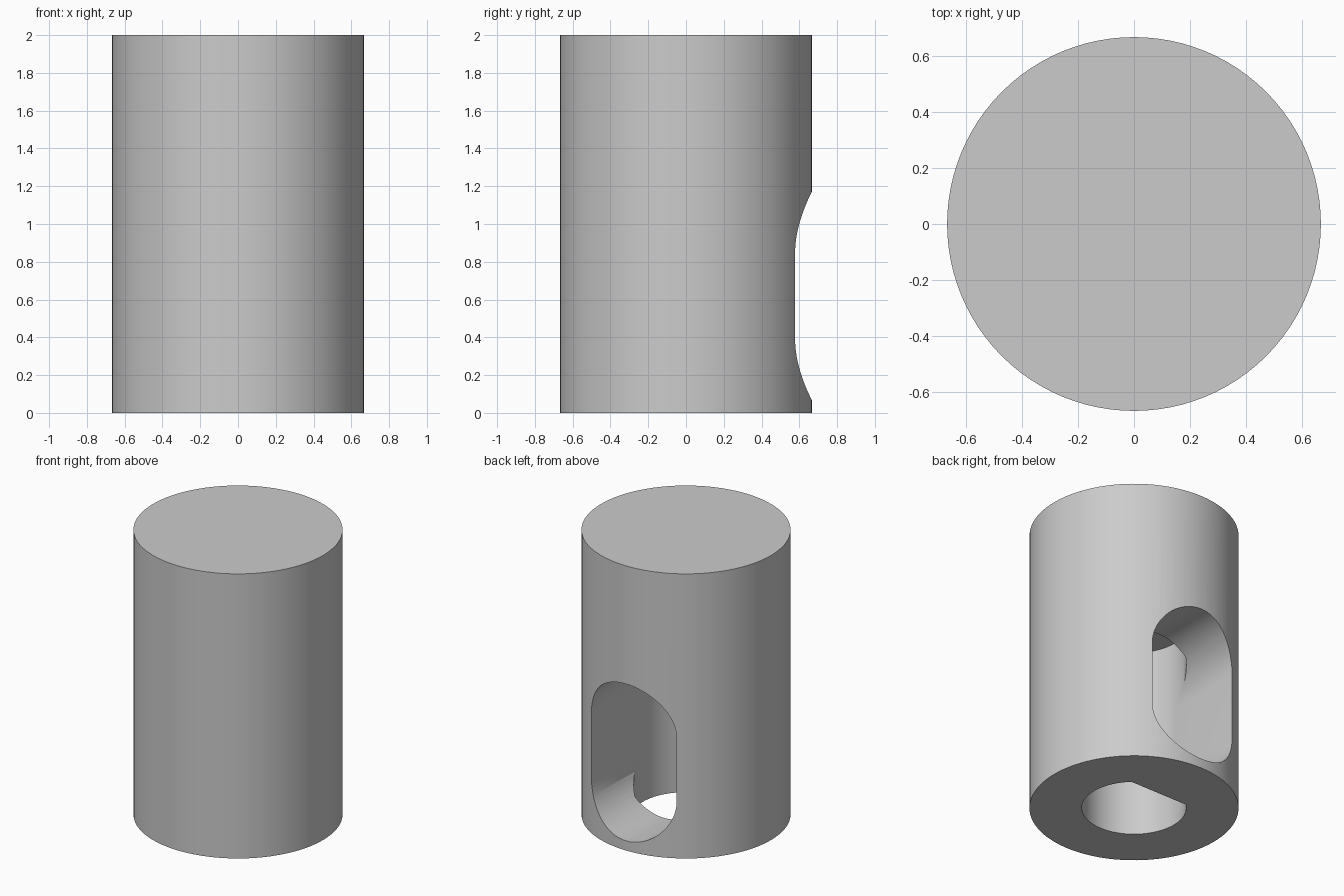
import bpy
import math
from mathutils import Vector

cube = bpy.data.objects.get("Cube")
if cube:
    bpy.data.objects.remove(cube, do_unlink=True)

BODY_R, BORE_R, SLOT_R = 0.666, 0.333, 0.332
HEIGHT, BORE_TOP = 2.0, 1.333
FLAT_Y = 0.245                    # flat of the D-shaped bore
SLOT_LOW, SLOT_HIGH = 0.4, 0.838  # centres of the slot's round ends


def arc(radius, start, end, steps, cy=0.0):
    """Points on an arc, angles in radians."""
    angles = [start + (end - start) * i / steps for i in range(steps + 1)]
    return [(radius * math.cos(a), cy + radius * math.sin(a)) for a in angles]


def prism(name, outline, place, start, end):
    """Extrude a closed outline between two depths."""
    n = len(outline)
    verts = [place(u, v, d) for d in (start, end) for u, v in outline]
    faces = [(i, (i + 1) % n, n + (i + 1) % n, n + i) for i in range(n)]
    faces += [tuple(reversed(range(n))), tuple(range(n, 2 * n))]
    mesh = bpy.data.meshes.new(name)
    mesh.from_pydata(verts, [], faces)
    obj = bpy.data.objects.new(name, mesh)
    bpy.context.collection.objects.link(obj)
    return obj


def upright(u, v, d):
    return Vector((u, v, d))


def from_back(u, v, d):
    return Vector((u, -d, v))


# Solid round body
body = prism("cylinder_body", arc(BODY_R, 0, math.tau, 96)[:-1], upright, 0, HEIGHT)

# Blind D-shaped bore from below
flat = math.asin(FLAT_Y / BORE_R)
bore = prism("bore_cutter", arc(BORE_R, math.pi - flat, math.tau + flat, 72),
             upright, -0.1, BORE_TOP)

# Upright rounded slot from the back into the bore
slot_outline = (arc(SLOT_R, 0, math.pi, 32, SLOT_HIGH)
                + arc(SLOT_R, math.pi, math.tau, 32, SLOT_LOW))
slot = prism("slot_cutter", slot_outline, from_back, -1, 0)

# Cut both openings, then discard the cutters
for cutter in (bore, slot):
    cutter.hide_render = True
    mod = body.modifiers.new(cutter.name, 'BOOLEAN')
    mod.operation = 'DIFFERENCE'
    mod.solver = 'EXACT'
    mod.object = cutter
bpy.ops.object.select_all(action='DESELECT')
body.select_set(True)
bpy.context.view_layer.objects.active = body
for mod in list(body.modifiers):
    bpy.ops.object.modifier_apply(modifier=mod.name)
for cutter in (bore, slot):
    bpy.data.objects.remove(cutter, do_unlink=True)

# Plain grey over the whole part
grey = bpy.data.materials.new("plain_grey")
grey.use_nodes = True
colour = (0.6, 0.6, 0.6, 1)
grey.diffuse_color = colour
grey.node_tree.nodes["Principled BSDF"].inputs["Base Color"].default_value = colour
body.data.materials.clear()
body.data.materials.append(grey)
bpy.ops.object.shade_smooth_by_angle(angle=math.radians(30))
